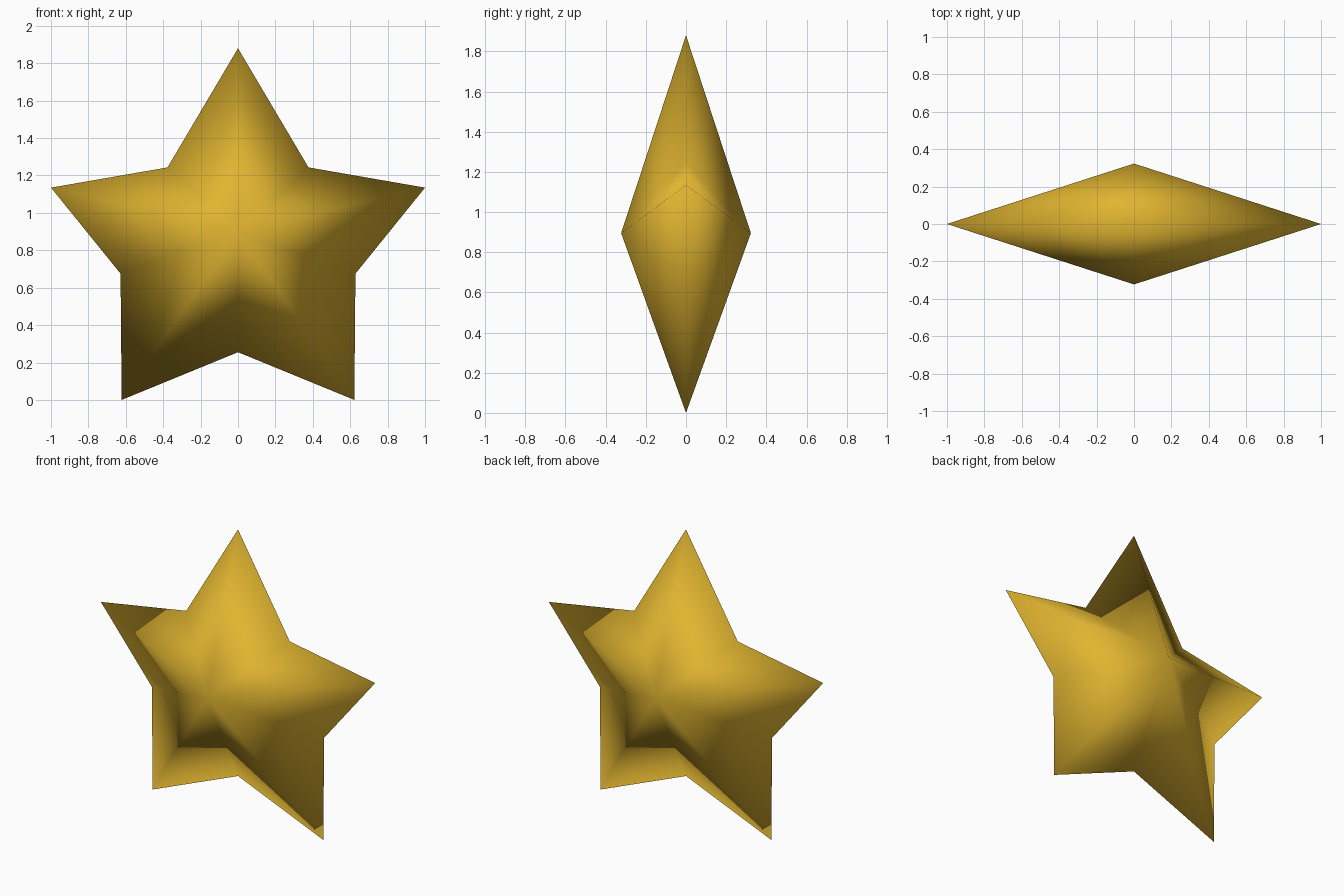
import bpy, bmesh

if "Cube" in bpy.data.objects:
    bpy.data.objects.remove(bpy.data.objects["Cube"])

# Right half of the star outline (x, z), from top tip to bottom notch
half = [(0, 1.88), (0.377, 1.243), (1.0, 1.135), (0.628, 0.675), (0.622, 0.0), (0, 0.255)]
outline = half + [(-x, z) for x, z in reversed(half[1:-1])]
DEPTH, MID_Z = 0.323, 0.895

bm = bmesh.new()
rim = [bm.verts.new((x, 0, z)) for x, z in outline]
# Front and back peaks, each joined to the shared rim
for y in (-DEPTH, DEPTH):
    peak = bm.verts.new((0, y, MID_Z))
    for i, v in enumerate(rim):
        bm.faces.new((peak, v, rim[(i + 1) % len(rim)]))
bmesh.ops.recalc_face_normals(bm, faces=bm.faces[:])
for f in bm.faces:
    f.smooth = True

mesh = bpy.data.meshes.new("star")
bm.to_mesh(mesh)
bm.free()
star = bpy.data.objects.new("star", mesh)
bpy.context.collection.objects.link(star)

# Gold colour
gold = bpy.data.materials.new("gold")
gold.diffuse_color = (0.75, 0.46, 0.03, 1)
gold.use_nodes = True
gold.node_tree.nodes["Principled BSDF"].inputs["Base Color"].default_value = gold.diffuse_color
mesh.materials.append(gold)
